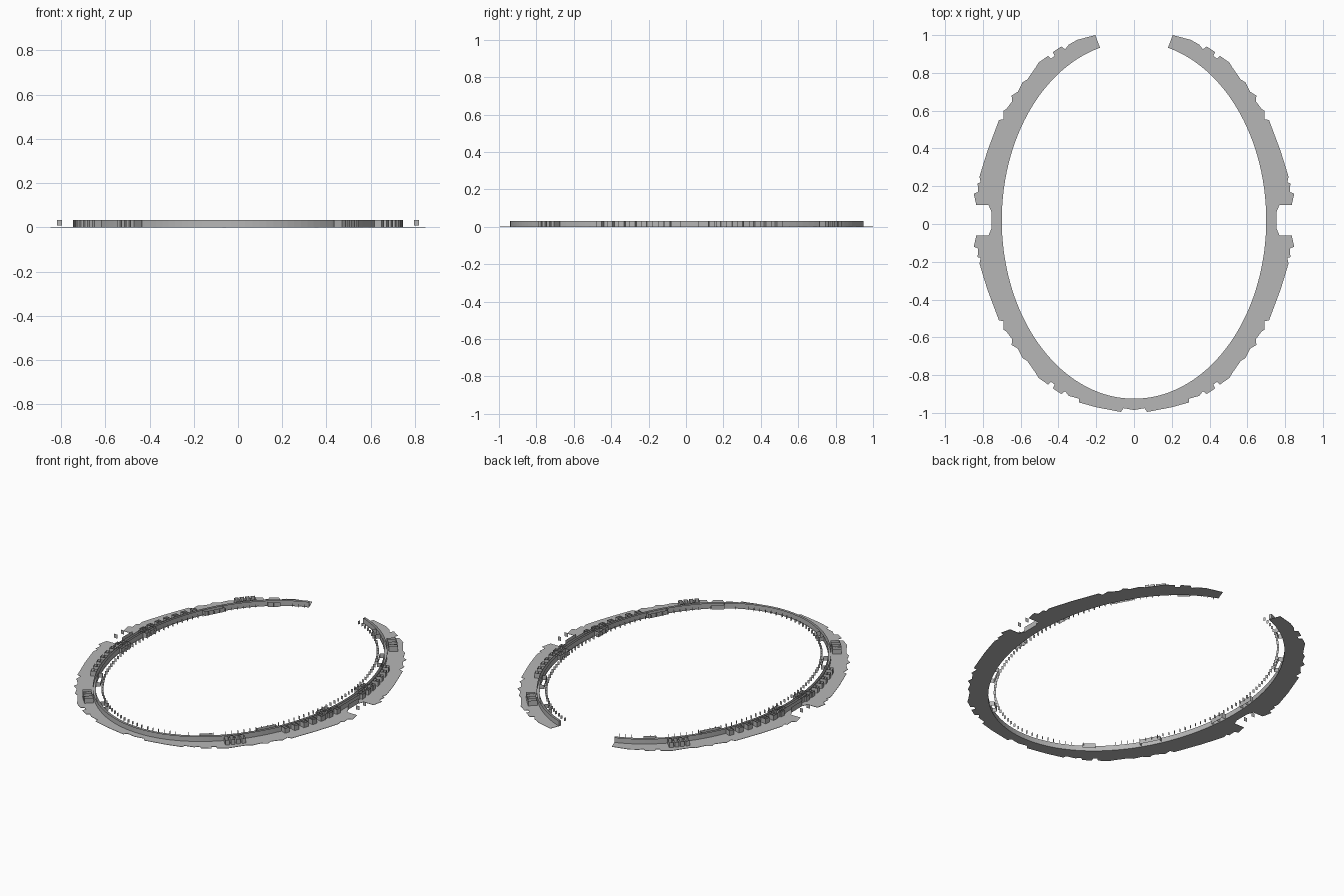
import bpy, bmesh, math
from math import sin, cos, pi, hypot
from mathutils import Vector

if "Cube" in bpy.data.objects:
    bpy.data.objects.remove(bpy.data.objects["Cube"])

A, B, CY = 0.70, 0.945, 0.02      # inner ellipse of the ring
T_END = pi - 0.26                 # where the ring opens at the back
TOP = 0.032

grey = bpy.data.materials.new("concrete grey")
grey.diffuse_color = (0.47, 0.47, 0.47, 1)
grey.use_nodes = True
grey.node_tree.nodes["Principled BSDF"].inputs["Base Color"].default_value = grey.diffuse_color


def ring(t, off=0.0):
    """Point on the inner ellipse, pushed outward by off; t = 0 is the front."""
    nx, ny = B * sin(t), -A * cos(t)
    l = hypot(nx, ny)
    return (A * sin(t) + off * nx / l, CY - B * cos(t) + off * ny / l)


def arc(t0, t1, off, n):
    return [ring(t0 + (t1 - t0) * i / n, off) for i in range(n + 1)]


def at_y(y):
    return math.acos(max(-1, min(1, (CY - y) / B)))


def stations(step, t0, t1):
    """Angles spaced evenly by length along the ellipse."""
    out, t = [], t0
    while t < t1:
        out.append(t)
        t += step / hypot(A * cos(t), B * sin(t))
    return out


def finish(bm, name):
    me = bpy.data.meshes.new(name)
    bm.to_mesh(me)
    bm.free()
    me.materials.append(grey)
    ob = bpy.data.objects.new(name, me)
    bpy.context.collection.objects.link(ob)
    return ob


def sheets(name, paths, z0=0.002, z1=TOP, both=True):
    """Thin upright sheets along 2D paths, repeated on the left side."""
    bm = bmesh.new()
    for s in ((1, -1) if both else (1,)):
        for p in paths:
            lo = [bm.verts.new((s * x, y, z0)) for x, y in p]
            hi = [bm.verts.new((s * x, y, z1)) for x, y in p]
            for i in range(len(p) - 1):
                bm.faces.new((lo[i], lo[i + 1], hi[i + 1], hi[i])[::s])
    return finish(bm, name)


def box_path(t, off, length, depth):
    """Closed rectangle lying along the ring."""
    c = Vector(ring(t, off))
    n = (Vector(ring(t, off + 1)) - c).normalized()
    u = Vector((-n.y, n.x))
    q = [c + u * length / 2 * i + n * depth / 2 * j
         for i, j in ((-1, -1), (1, -1), (1, 1), (-1, 1), (-1, -1))]
    return [tuple(v) for v in q]


# Notched ground plate: one quarter of the outer edge, mirrored front to back
quarter = [(0.755, 0.0), (0.755, 0.045), (0.77, 0.08), (0.835, 0.08), (0.848, 0.14),
           (0.825, 0.15), (0.828, 0.195), (0.812, 0.20), (0.818, 0.23), (0.80, 0.29),
           (0.775, 0.37), (0.745, 0.45), (0.715, 0.53), (0.69, 0.535), (0.69, 0.58),
           (0.675, 0.59), (0.645, 0.63), (0.648, 0.66), (0.615, 0.68), (0.59, 0.73),
           (0.565, 0.745), (0.52, 0.81), (0.505, 0.835), (0.455, 0.87), (0.44, 0.855),
           (0.42, 0.87), (0.43, 0.89), (0.385, 0.92), (0.365, 0.905), (0.345, 0.93)]
front_end = [(0.29, 0.945), (0.29, 0.965), (0.20, 0.99), (0.07, 1.015), (0.055, 0.995), (0, 1.005)]
back_end = [(0.30, 0.955), (0.205, 0.98)]
flip = [(x, CY - y) for x, y in quarter[1:] + front_end]
outer = flip[::-1] + [(x, CY + y) for x, y in quarter + back_end]
inner = arc(T_END, 0, 0, 64)
half = outer + inner
loop = half[:-1] + [inner[-1]] + [(-x, y) for x, y in half[::-1][1:-1]]
# the loop runs outer right, inner right, inner left, outer left
bm = bmesh.new()
vs = [bm.verts.new((x, y, 0)) for x, y in loop]
f = bm.faces.new(vs)
f.normal_update()
if f.normal.z > 0:
    f.normal_flip()
ext = bmesh.ops.extrude_face_region(bm, geom=[f], use_keep_orig=True)
bmesh.ops.translate(bm, vec=(0, 0, 0.002),
                    verts=[v for v in ext["geom"] if isinstance(v, bmesh.types.BMVert)])
bmesh.ops.recalc_face_normals(bm, faces=bm.faces)
finish(bm, "ground_plate")

# Double facade wall around the inner edge
sheets("inner_wall", [arc(0, T_END, 0.002, 64)])
sheets("back_wall", [arc(0, T_END, 0.016, 64)])
sheets("wall_end", [[ring(T_END, 0.002), ring(T_END, 0.016)]])

# Short fins standing just inside the ring
sheets("inner_fins", [[ring(t, -0.042), ring(t, -0.030)]
                      for t in stations(0.036, 0.03, T_END)], 0.012)

# Radial partitions and stepped rear panels of the long side stands
stand, rear = [], []
for y0, y1 in ((-0.46, -0.08), (0.12, 0.50)):
    ts = stations(0.03, at_y(y0), at_y(y1))
    for i, t in enumerate(ts):
        stand.append([ring(t, 0.016), ring(t, 0.05)])
        if i % 2 == 0 and i + 1 < len(ts):
            rear.append([ring(t, 0.05), ring(ts[i + 1], 0.05)])
            rear.append([ring(t, 0.033), ring(ts[i + 1], 0.033)])
sheets("stand_partitions", stand)
sheets("stand_rear_panels", rear)

# Stair blocks on the diagonals
stairs = []
for y in (-0.70, 0.74):
    for k in range(4):
        stairs.append(box_path(at_y(y) + (k - 1.5) * 0.035, 0.05, 0.022, 0.05))
sheets("diagonal_stairs", stairs)

# Open-topped booths overhanging the inner edge
booths = [box_path(at_y(y), -0.012, l, 0.026)
          for y, l in ((0.84, 0.07), (0.57, 0.12), (-0.53, 0.12), (-0.80, 0.07))]
sheets("inner_booths", booths, 0.006)


def gate_house(x, y):
    return [[(x - 0.03, y - 0.045), (x + 0.03, y - 0.045), (x + 0.03, y + 0.045),
             (x - 0.03, y + 0.045), (x - 0.03, y - 0.045)],
            [(x - 0.03, y), (x + 0.03, y)], [(x, y - 0.045), (x, y + 0.045)]]


sheets("right_gate_houses", gate_house(0.695, 0.205) + gate_house(0.695, -0.165), both=False)
sheets("left_gate_houses", gate_house(-0.705, 0.14) + gate_house(-0.705, -0.10), both=False)

# Side entrances: wall in the notch, inner partition and free-standing panels
sheets("entrance_wall", [[(0.755, -0.03), (0.755, 0.07)], [(0.732, -0.08), (0.732, 0.12)]])
sheets("entrance_panels", [[(0.797, y), (0.818, y)] for y in (-0.012, 0.052)], 0.008)
